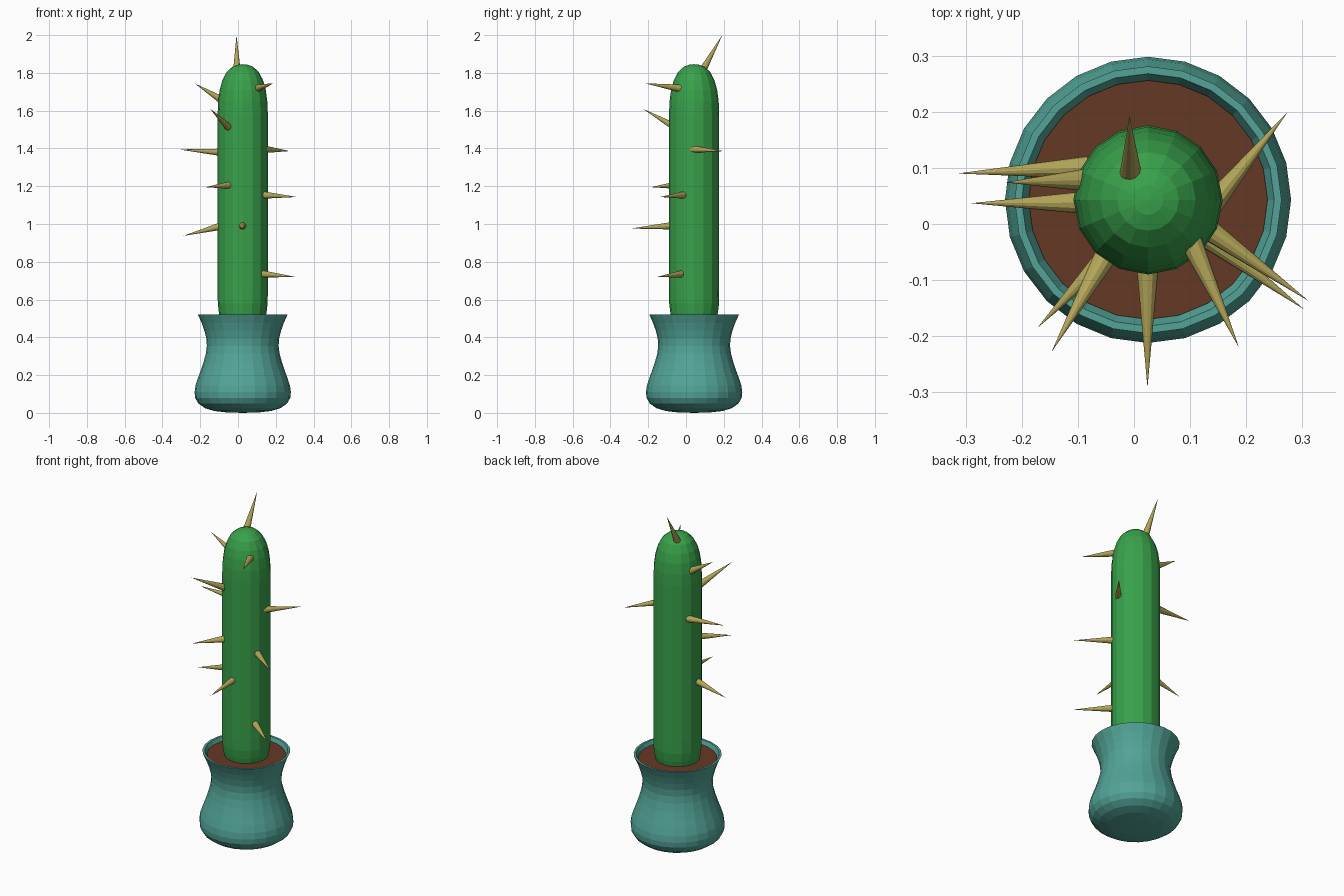
import bpy, bmesh, math
from mathutils import Vector

CX, CY = 0.025, 0.043


def material(name, color):
    m = bpy.data.materials.new(name)
    m.diffuse_color = (*color, 1)
    return m


teal = material("teal_glaze", (0.085, 0.37, 0.31))
brown = material("soil_brown", (0.13, 0.04, 0.018))
green = material("cactus_green", (0.04, 0.36, 0.07))
straw = material("spine_straw", (0.45, 0.38, 0.10))


def finish(bm, name, mat):
    bmesh.ops.remove_doubles(bm, verts=bm.verts, dist=1e-5)
    bmesh.ops.recalc_face_normals(bm, faces=bm.faces)
    me = bpy.data.meshes.new(name)
    bm.to_mesh(me)
    bm.free()
    me.materials.append(mat)
    ob = bpy.data.objects.new(name, me)
    bpy.context.collection.objects.link(ob)
    return ob


def lathe(name, profile, sides, mat):
    """Revolve (radius, z) points about the vertical axis of the plant."""
    bm = bmesh.new()
    vs = [bm.verts.new((CX + r, CY, z)) for r, z in profile]
    es = [bm.edges.new(p) for p in zip(vs, vs[1:])]
    bmesh.ops.spin(bm, geom=vs + es, cent=(CX, CY, 0), axis=(0, 0, 1),
                   angle=math.tau, steps=sides)
    return finish(bm, name, mat)


# pot: bulging base, waist, flared rim and inner wall
lathe("pot", [(0, 0), (0.09, 0.003), (0.15, 0.01), (0.20, 0.025), (0.235, 0.05),
              (0.252, 0.08), (0.255, 0.11), (0.25, 0.145), (0.237, 0.185),
              (0.222, 0.225), (0.207, 0.27), (0.195, 0.315), (0.19, 0.355),
              (0.193, 0.395), (0.203, 0.435), (0.217, 0.475), (0.238, 0.522),
              (0.225, 0.522), (0.204, 0.475), (0.19, 0.435)], 24, teal)

# soil disc
lathe("soil", [(0, 0.46), (0.195, 0.46), (0.213, 0.50), (0, 0.50)], 24, brown)

# cactus column with domed top
lathe("cactus_body", [(0, 0.48), (0.115, 0.48), (0.126, 0.53), (0.132, 0.58),
                      (0.133, 0.65), (0.133, 1.58), (0.13, 1.65), (0.122, 1.71),
                      (0.108, 1.76), (0.085, 1.805), (0.055, 1.832),
                      (0.027, 1.843), (0, 1.846)], 16, green)

# spines: (base point on the body, tip)
SPINES = [
    ((-0.006, 0.095, 1.825), (-0.008, 0.192, 2.0)),
    ((-0.10, 0.078, 1.665), (-0.23, 0.074, 1.745)),
    ((0.108, -0.045, 1.72), (0.187, -0.22, 1.745)),
    ((-0.058, -0.07, 1.52), (-0.147, -0.228, 1.61)),
    ((-0.098, 0.10, 1.38), (-0.315, 0.09, 1.395)),
    ((0.148, 0.045, 1.395), (0.274, 0.20, 1.386)),
    ((-0.052, -0.06, 1.205), (-0.172, -0.185, 1.195)),
    ((0.140, -0.015, 1.153), (0.311, -0.137, 1.143)),
    ((-0.105, 0.038, 0.985), (-0.29, 0.037, 0.937)),
    ((0.024, -0.085, 0.99), (0.024, -0.292, 0.976)),
    ((0.135, -0.028, 0.735), (0.303, -0.152, 0.72)),
]
for i, (base, tip) in enumerate(SPINES):
    a, b = Vector(base), Vector(tip)
    d = (b - a).normalized()
    a -= d * 0.015
    bm = bmesh.new()
    bmesh.ops.create_cone(bm, cap_ends=True, segments=12, radius1=0.02,
                          radius2=0, depth=(b - a).length)
    bmesh.ops.rotate(bm, verts=bm.verts, cent=(0, 0, 0),
                     matrix=d.to_track_quat('Z', 'Y').to_matrix())
    bmesh.ops.translate(bm, verts=bm.verts, vec=(a + b) / 2)
    finish(bm, f"spine_{i + 1}", straw)
